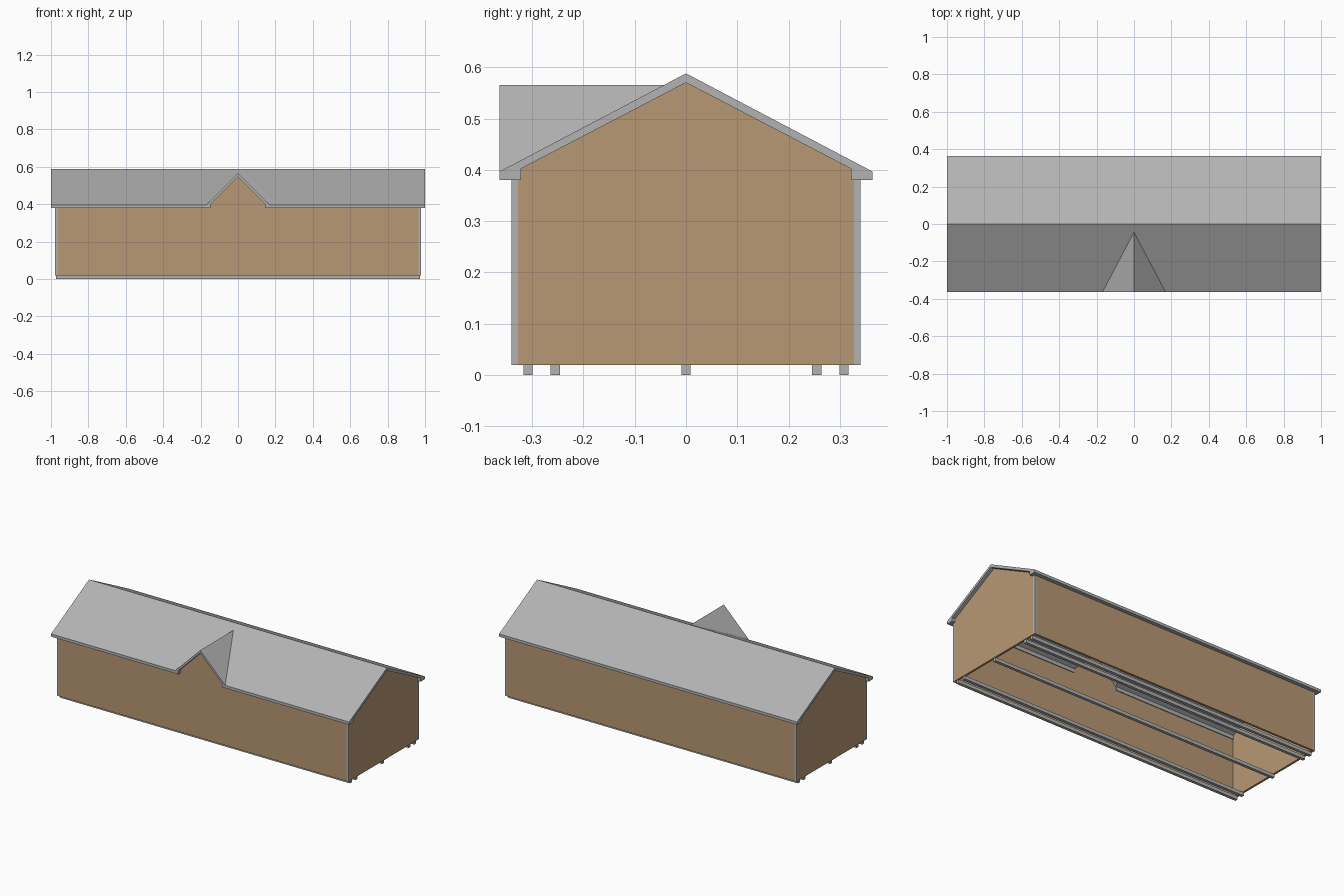
import bpy, bmesh
from mathutils import Vector

if "Cube" in bpy.data.objects:
    bpy.data.objects.remove(bpy.data.objects["Cube"])


def material(name, rgb):
    m = bpy.data.materials.new(name)
    m.diffuse_color = (*rgb, 1)
    m.use_nodes = True
    m.node_tree.nodes["Principled BSDF"].inputs["Base Color"].default_value = m.diffuse_color
    return m


GREY = material("grey_metal", (0.45, 0.45, 0.45))
TAN = material("tan_siding", (0.48, 0.315, 0.175))


def finish(name, bm, mat):
    bmesh.ops.recalc_face_normals(bm, faces=bm.faces)
    me = bpy.data.meshes.new(name)
    bm.to_mesh(me)
    bm.free()
    me.materials.append(mat)
    ob = bpy.data.objects.new(name, me)
    bpy.context.collection.objects.link(ob)
    return ob


def prism(name, half, axis, a, b, mat):
    """Mirror a half profile (across, z) and extrude it along x or y from a to b."""
    pts = half + [(-u, z) for u, z in reversed(half) if u > 0]
    bm = bmesh.new()
    verts = [bm.verts.new((a, u, z) if axis == "x" else (u, a, z)) for u, z in pts]
    face = bm.faces.new(verts)
    move = Vector((b - a, 0, 0) if axis == "x" else (0, b - a, 0))
    ext = bmesh.ops.extrude_face_region(bm, geom=[face], use_keep_orig=True)
    bmesh.ops.translate(bm, vec=move,
                        verts=[g for g in ext["geom"] if isinstance(g, bmesh.types.BMVert)])
    return finish(name, bm, mat)


def box(name, lo, hi, mat):
    bm = bmesh.new()
    bmesh.ops.create_cube(bm, size=1)
    for v in bm.verts:
        v.co = [(l + h) / 2 + c * (h - l) for l, h, c in zip(lo, hi, v.co)]
    return finish(name, bm, mat)


def cut(ob, cutter):
    mod = ob.modifiers.new("opening", "BOOLEAN")
    mod.operation = "DIFFERENCE"
    mod.solver = "EXACT"
    mod.object = cutter


# dimensions
WX, WXI = 0.978, 0.965      # outer and inner end wall planes
WY, WYI = 0.340, 0.327      # outer and inner long wall planes
BASE, EAVE = 0.02, 0.38
EY = 0.363                  # eave overhang

# main roof with boxed eaves
roof = prism("main_roof", [(0, 0.588), (EY, 0.397), (EY, EAVE), (0.322, EAVE),
                           (0.322, 0.402), (0, 0.57)], "x", -1, 1, GREY)

# front gable roof running back into the main slope
bm = bmesh.new()
p = [bm.verts.new(c) for c in ((-0.168, -EY, 0.397), (0.168, -EY, 0.397),
                               (0, -EY, 0.565), (0, -0.0437, 0.565))]
for f in ((0, 1, 2), (0, 2, 3), (2, 1, 3), (1, 0, 3)):
    bm.faces.new([p[i] for i in f])
gable = finish("front_gable_roof", bm, GREY)

# hollow under the front gable
hollow = prism("gable_cutter", [(0, 0.548), (0.147, 0.401), (0.147, 0.3)],
               "y", -0.42, -0.002, GREY)
hollow.hide_render = True
hollow.hide_viewport = True
cut(roof, hollow)
cut(gable, hollow)

# long walls, the front one rising into the gable
prism("front_wall", [(0, 0.548), (0.147, 0.401), (0.147, EAVE), (WXI, EAVE),
                     (WXI, BASE)], "y", -WY, -WYI, TAN)
box("back_wall", (-WXI, WYI, BASE), (WXI, WY, EAVE), TAN)

# end walls and corner trim
for sx, side in ((-1, "left"), (1, "right")):
    prism(side + "_end_wall", [(0, 0.57), (0.322, 0.402), (0.322, EAVE), (WYI, EAVE),
                               (WYI, BASE)], "x", sx * WXI, sx * WX, TAN)
    for sy, end in ((-1, "front"), (1, "back")):
        xs, ys = sorted((sx * WXI, sx * WX)), sorted((sy * WYI, sy * WY))
        box(f"{end}_{side}_corner_trim", (xs[0], ys[0], BASE), (xs[1], ys[1], EAVE), GREY)

# skid rails under the walls
for i, y in enumerate((-0.308, -0.255, 0, 0.255, 0.308)):
    box(f"skid_rail_{i + 1}", (-0.973, y - 0.009, 0), (0.973, y + 0.009, BASE), GREY)
